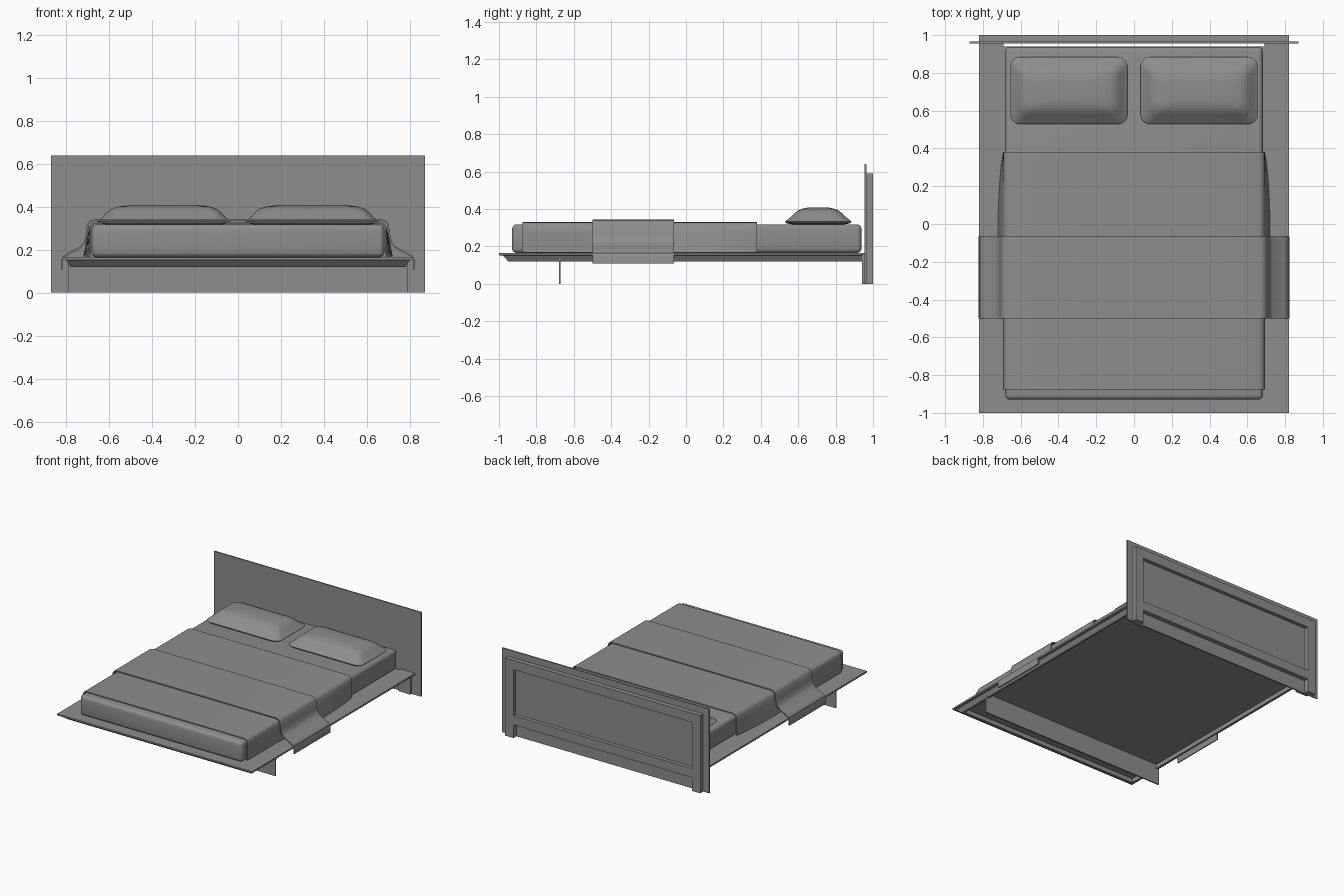
import bpy, bmesh, math

if "Cube" in bpy.data.objects:
    bpy.data.objects.remove(bpy.data.objects["Cube"], do_unlink=True)

grey = bpy.data.materials.new("plain grey")
grey.use_nodes = True
COLOUR = (0.27, 0.27, 0.27, 1)
grey.diffuse_color = COLOUR
grey.node_tree.nodes["Principled BSDF"].inputs["Base Color"].default_value = COLOUR


def finish(name, bm, smooth=False):
    bmesh.ops.recalc_face_normals(bm, faces=bm.faces)
    mesh = bpy.data.meshes.new(name)
    bm.to_mesh(mesh)
    bm.free()
    mesh.materials.append(grey)
    obj = bpy.data.objects.new(name, mesh)
    bpy.context.collection.objects.link(obj)
    if smooth:
        bpy.ops.object.select_all(action='DESELECT')
        obj.select_set(True)
        bpy.context.view_layer.objects.active = obj
        bpy.ops.object.shade_smooth_by_angle(angle=math.radians(40))


def box(name, x, y, z, bevel=0):
    bm = bmesh.new()
    bmesh.ops.create_cube(bm, size=1)
    for v in bm.verts:
        for i, (lo, hi) in enumerate((x, y, z)):
            v.co[i] = hi if v.co[i] > 0 else lo
    if bevel:
        bmesh.ops.bevel(bm, geom=bm.edges[:], offset=bevel, segments=4,
                        profile=0.5, affect='EDGES')
    finish(name, bm, bool(bevel))


def loft(name, rings, smooth=False):
    """Join closed rings of points and cap both ends."""
    bm = bmesh.new()
    loops = [[bm.verts.new(p) for p in ring] for ring in rings]
    n = len(loops[0])
    for a, b in zip(loops, loops[1:]):
        for i in range(n):
            j = (i + 1) % n
            bm.faces.new((a[i], a[j], b[j], b[i]))
    bm.faces.new(loops[0])
    bm.faces.new(loops[-1])
    finish(name, bm, smooth)


def rectangle(x, y0, y1, z):
    return [(-x, y0, z), (x, y0, z), (x, y1, z), (-x, y1, z)]


def rounded_rectangle(cx, cy, hx, hy, r, z, steps=6):
    ring = []
    for q, (sx, sy) in enumerate(((1, 1), (-1, 1), (-1, -1), (1, -1))):
        for k in range(steps + 1):
            a = math.pi / 2 * (q + k / steps)
            ring.append((cx + sx * (hx - r) + r * math.cos(a),
                         cy + sy * (hy - r) + r * math.sin(a), z))
    return ring


def offset_inward(half, t):
    """Shift a half section towards the mattress by the cloth thickness."""
    out = []
    for i, (x, z) in enumerate(half):
        (xa, za), (xb, zb) = half[max(i - 1, 0)], half[min(i + 1, len(half) - 1)]
        length = math.hypot(xb - xa, zb - za)
        out.append((x + t * (zb - za) / length, z - t * (xb - xa) / length))
    return out


def draped_sheet(name, half, ys, thickness, bulge=lambda y: 0):
    """Cloth with a mirrored cross-section that runs along y."""
    inner = offset_inward(half, thickness)
    mirrored = lambda pts: [(-x, z) for x, z in reversed(pts)] + pts
    section = mirrored(half) + mirrored(inner)[::-1]
    low = half[-1][1]
    rings = []
    for y in ys:
        flare = lambda x, z: x + math.copysign(
            bulge(y) * max(0, 0.31 - z) / (0.31 - low), x)
        rings.append([(flare(x, z), y, z) for x, z in section])
    loft(name, rings, True)


# Platform: hollow underneath, chamfered rim and thin lip
loft("platform", [rectangle(0.765, -0.93, 0.925, 0.152),
                  rectangle(0.765, -0.93, 0.925, 0.12),
                  rectangle(0.78, -0.95, 0.94, 0.12),
                  rectangle(0.80, -0.98, 0.94, 0.152),
                  rectangle(0.82, -1.0, 0.94, 0.153),
                  rectangle(0.82, -1.0, 0.94, 0.165)])
box("front_leg_board", (-0.79, 0.79), (-0.68, -0.67), (0, 0.152))

# Headboard: thin front slab with a panelled frame behind
box("headboard_slab", (-0.87, 0.87), (0.955, 0.965), (0, 0.64))
box("headboard_top_rail", (-0.75, 0.75), (0.965, 1.0), (0.52, 0.59))
box("headboard_bottom_rail", (-0.75, 0.75), (0.965, 1.0), (0.10, 0.17))
box("headboard_panel", (-0.75, 0.75), (0.965, 0.972), (0.17, 0.52))
for side, s in (("left", 1), ("right", -1)):
    span = lambda a, b: tuple(sorted((s * a, s * b)))
    box(side + "_headboard_stile", span(0.75, 0.82), (0.965, 1.0), (0, 0.59))
    box(side + "_rear_leg", span(0.69, 0.79), (0.94, 0.955), (0, 0.153))
    box(side + "_platform_corner", span(0.69, 0.82), (0.94, 0.955), (0.153, 0.165))

# Mattress
box("mattress", (-0.682, 0.682), (-0.93, 0.938), (0.165, 0.318), 0.025)


# Blanket, loose along the sides towards the pillows
def looseness(y):
    return 0.028 * max(0, math.sin(math.pi * min(1, max(0, (y + 0.5) / 0.88)))) ** 0.7


draped_sheet("blanket", [(0.3, 0.33), (0.66, 0.329), (0.68, 0.323), (0.69, 0.308),
                         (0.692, 0.27), (0.692, 0.22), (0.693, 0.168)],
             [-0.875 + 1.255 * i / 24 for i in range(25)], 0.007, looseness)

# Runner that drapes over the platform edge
draped_sheet("runner", [(0.3, 0.343), (0.665, 0.342), (0.69, 0.336), (0.702, 0.32),
                        (0.709, 0.27), (0.717, 0.235), (0.735, 0.215), (0.79, 0.185),
                        (0.812, 0.172), (0.822, 0.155), (0.824, 0.108)],
             [-0.50, -0.065], 0.008)

# Pillows: flat seam edge rising to a soft crown
layers = [(0.27, 0.14, 0.318), (0.30, 0.17, 0.323), (0.31, 0.178, 0.333),
          (0.303, 0.172, 0.339), (0.285, 0.153, 0.352), (0.268, 0.133, 0.372),
          (0.245, 0.11, 0.391), (0.215, 0.088, 0.401), (0.16, 0.055, 0.408)]
for side, s in (("left", 1), ("right", -1)):
    loft(side + "_pillow",
         [rounded_rectangle(s * 0.345, 0.707, hx, hy, 0.05, z) for hx, hy, z in layers],
         True)
